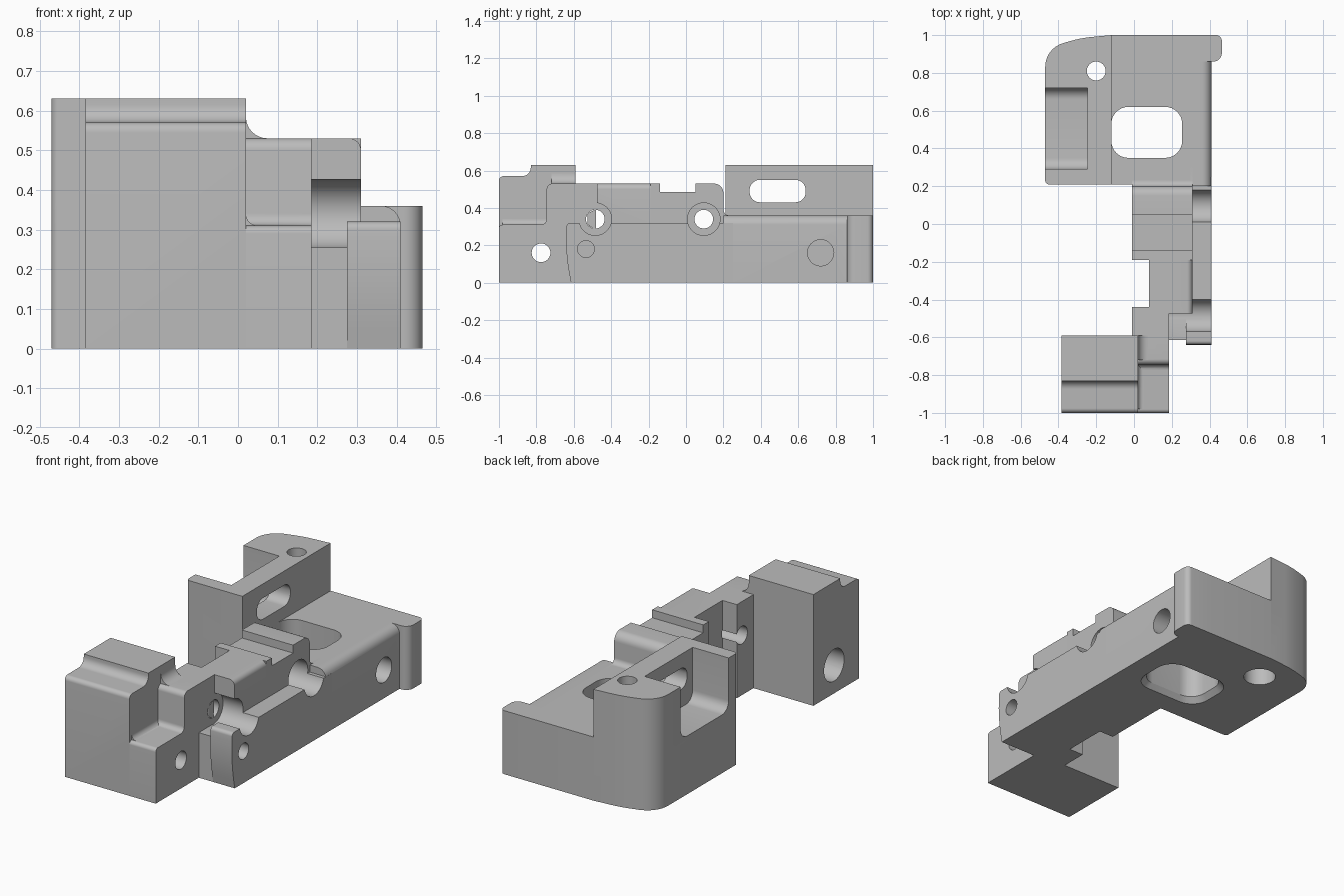
import bpy, bmesh, math
from mathutils import Vector

cube = bpy.data.objects.get("Cube")
if cube:
    bpy.data.objects.remove(cube, do_unlink=True)

mat = bpy.data.materials.new("light_grey")
mat.use_nodes = True
GREY = (0.5, 0.5, 0.5, 1)
mat.diffuse_color = GREY
mat.node_tree.nodes["Principled BSDF"].inputs["Base Color"].default_value = GREY


def rounded(points, steps=8):
    """Polygon of (u, v[, radius]) corners, with an arc at each radius."""
    out, n = [], len(points)
    for i, p in enumerate(points):
        c = Vector(p[:2])
        if len(p) < 3:
            out.append(c)
            continue
        a = (Vector(points[i - 1][:2]) - c).normalized()
        b = (Vector(points[(i + 1) % n][:2]) - c).normalized()
        half = a.angle(b) / 2
        mid = c + (a + b).normalized() * p[2] / math.sin(half)
        start = c + a * p[2] / math.tan(half) - mid
        end = c + b * p[2] / math.tan(half) - mid
        sweep = start.angle_signed(end)
        for k in range(steps + 1):
            t = -sweep * k / steps
            out.append(mid + Vector((start.x * math.cos(t) - start.y * math.sin(t),
                                     start.x * math.sin(t) + start.y * math.cos(t))))
    return out


def rect(u0, v0, u1, v1, r=None):
    corners = [(u0, v0), (u1, v0), (u1, v1), (u0, v1)]
    return [c + (r,) for c in corners] if r else corners


def prism(name, axis, lo, hi, points, grow=1.0):
    """Extrude a rounded profile along an axis; grow scales the low end."""
    place = {"x": lambda u, v, w: (w, u, v),
             "y": lambda u, v, w: (u, w, v),
             "z": lambda u, v, w: (u, v, w)}[axis]
    pts = rounded(points)
    centre = sum(pts, Vector((0, 0))) / len(pts)
    bm = bmesh.new()
    low = [bm.verts.new(place(*(centre + (p - centre) * grow), lo)) for p in pts]
    high = [bm.verts.new(place(*p, hi)) for p in pts]
    bm.faces.new(low)
    bm.faces.new(high)
    for i in range(len(pts)):
        bm.faces.new((low[i - 1], low[i], high[i], high[i - 1]))
    bmesh.ops.recalc_face_normals(bm, faces=bm.faces)
    mesh = bpy.data.meshes.new(name)
    bm.to_mesh(mesh)
    bm.free()
    mesh.materials.append(mat)
    obj = bpy.data.objects.new(name, mesh)
    bpy.context.collection.objects.link(obj)
    return obj


def hole(name, axis, lo, hi, u, v, r):
    circle = [(u + r * math.cos(k * math.tau / 40), v + r * math.sin(k * math.tau / 40))
              for k in range(40)]
    return prism(name, axis, lo, hi, circle)


def combine(target, tool, operation):
    bpy.context.view_layer.objects.active = target
    mod = target.modifiers.new(operation, "BOOLEAN")
    mod.operation, mod.solver, mod.object = operation, "EXACT", tool
    bpy.ops.object.modifier_apply(modifier=mod.name)
    bpy.data.objects.remove(tool, do_unlink=True)


# Back plate with a softly curved outer corner
CORNER = [(-0.12, 1), (-0.28, 0.985, 0.6), (-0.47, 0.93, 0.13), (-0.47, 0.21, 0.02)]
body = prism("bracket_body", "z", 0, 0.36, [(0.3, 0.21), (0.3, 1)] + CORNER)

solids = [
    prism("back_wall", "z", 0.3, 0.63, [(-0.12, 0.21)] + CORNER),
    prism("plate_edge", "y", 0.2, 0.95,
          [(0.2, 0), (0.41, 0), (0.41, 0.36, 0.05), (0.2, 0.36)]),
    prism("back_lip", "z", 0, 0.36,
          [(0.3, 0.86), (0.465, 0.86, 0.045), (0.465, 1, 0.03), (0.3, 1)]),
    # Stepped bridge
    prism("bridge", "x", -0.01, 0.31,
          [(-0.19, 0), (-0.19, 0.53), (-0.14, 0.53), (-0.14, 0.485), (0.05, 0.485),
           (0.05, 0.53), (0.2, 0.53, 0.05), (0.2, 0.36, 0.03), (0.3, 0.36), (0.3, 0)]),
    prism("web", "y", -0.475, -0.17,
          [(0.08, 0), (0.31, 0), (0.31, 0.53, 0.03), (0.08, 0.53)]),
    prism("post", "y", -0.6, -0.44, rect(-0.01, 0, 0.185, 0.53)),
    # Side rail
    prism("rail", "x", 0.275, 0.41,
          [(-0.615, 0), (-0.645, 0.16, 1), (-0.638, 0.32, 0.02), (0.25, 0.32), (0.25, 0)]),
    prism("rail_shelf", "y", -0.615, -0.4, rect(0.17, 0, 0.3, 0.255)),
    # Stepped front block
    prism("front_block", "x", -0.385, 0.02,
          [(-1, 0), (-1, 0.57, 0.025), (-0.83, 0.57, 0.045), (-0.83, 0.63),
           (-0.59, 0.63), (-0.59, 0)]),
    prism("front_step", "x", 0.01, 0.185,
          [(-1, 0), (-1, 0.31, 0.02), (-0.745, 0.31, 0.03), (-0.745, 0.53, 0.03),
           (-0.47, 0.53), (-0.47, 0)]),
]


# Fillets where the front block meets its steps
def fillet(name, y0, y1, z, r):
    return prism(name, "y", y0, y1,
                 [(0, z - 0.02), (0, z + r), (0.02, z + r), (0.02, z, r * 0.98),
                  (0.02 + r, z), (0.02 + r, z - 0.02)])


solids.append(fillet("upper_fillet", -0.72, -0.59, 0.53, 0.055))
solids.append(fillet("lower_fillet", -0.98, -0.74, 0.31, 0.03))
for part in solids:
    combine(body, part, "UNION")

# Openings and bores
cutters = [
    prism("pocket_cut", "x", -0.6, -0.245,
          [(0.29, 0.33, 0.06), (0.72, 0.33, 0.06), (0.72, 0.8), (0.29, 0.8)]),
    prism("slot_cut", "x", -0.3, -0.05, rect(0.34, 0.43, 0.64, 0.55, 0.055)),
    prism("window_cut", "z", -0.1, 0.5, rect(-0.12, 0.35, 0.255, 0.62, 0.09)),
    prism("window_rim_cut", "z", -0.001, 0.03, rect(-0.12, 0.35, 0.255, 0.62, 0.09), 1.15),
    hole("wall_bore", "z", -0.1, 0.8, -0.2, 0.81, 0.05),
    hole("wall_counterbore", "z", -0.1, 0.2, -0.2, 0.81, 0.085),
    hole("front_bore", "x", -0.6, 0.4, -0.775, 0.16, 0.05),
    hole("front_counterbore", "x", -0.6, -0.2, -0.775, 0.16, 0.09),
    hole("rail_small_bore", "x", 0.3, 0.6, -0.535, 0.18, 0.045),
    hole("plate_side_bore", "x", 0.29, 0.6, 0.72, 0.16, 0.07),
]
for y in (-0.485, 0.095):
    cutters.append(hole("cross_bore", "x", -0.2, 0.6, y, 0.34, 0.05))
    cutters.append(hole("cross_counterbore", "x", 0.185, 0.6, y, 0.34, 0.087))
for tool in cutters:
    combine(body, tool, "DIFFERENCE")

bpy.ops.object.select_all(action="DESELECT")
body.select_set(True)
bpy.context.view_layer.objects.active = body
bpy.ops.object.shade_smooth_by_angle(angle=math.radians(30))
